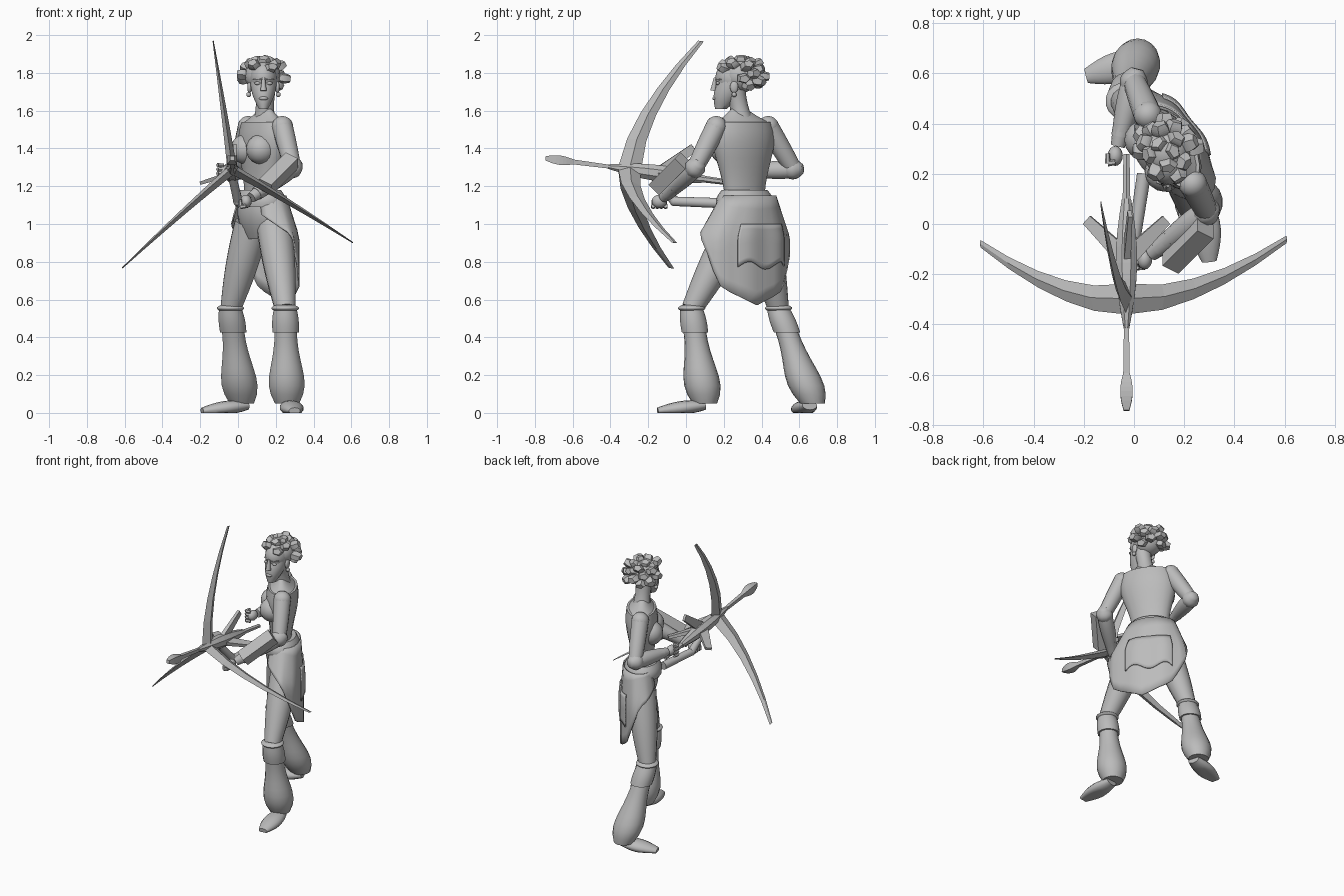
import bpy, bmesh, math, random
from mathutils import Vector, Matrix

random.seed(4)
if "Cube" in bpy.data.objects:
    bpy.data.objects.remove(bpy.data.objects["Cube"])

grey = bpy.data.materials.new("plain grey")
grey.use_nodes = True
grey.diffuse_color = (0.5, 0.5, 0.5, 1)
grey.node_tree.nodes["Principled BSDF"].inputs["Base Color"].default_value = grey.diffuse_color

# Directions: the trunk is turned toward its right, the head faces forward
BODY_LEFT = Vector((0.54, -0.84, 0))
BODY_BACK = Vector((0.84, 0.54, 0))
X, Y, Z = Vector((1, 0, 0)), Vector((0, 1, 0)), Vector((0, 0, 1))


def finish(name, bm, smooth=True):
    bmesh.ops.recalc_face_normals(bm, faces=bm.faces[:])
    mesh = bpy.data.meshes.new(name)
    bm.to_mesh(mesh)
    bm.free()
    mesh.materials.append(grey)
    part = bpy.data.objects.new(name, mesh)
    bpy.context.collection.objects.link(part)
    if smooth:
        bpy.ops.object.select_all(action='DESELECT')
        part.select_set(True)
        bpy.context.view_layer.objects.active = part
        bpy.ops.object.shade_smooth_by_angle(angle=math.radians(50))
    return part


def skin(name, rings, smooth=True, closed=True):
    """Join rings of points with quads, capping the ends when closed."""
    bm = bmesh.new()
    rows = [[bm.verts.new(point) for point in ring] for ring in rings]
    count = len(rows[0])
    for low, high in zip(rows, rows[1:]):
        for i in range(count if closed else count - 1):
            j = (i + 1) % count
            bm.faces.new((low[i], low[j], high[j], high[i]))
    if closed:
        bm.faces.new(rows[0])
        bm.faces.new(rows[-1])
    return finish(name, bm, smooth)


def limb(name, start, end, r_start, r_end, bulge=0, skew=1, depth=1, hint=X, sides=14, level=False, smooth=True):
    """Oval tube between two points that swells by a sine rule and stops at the ground."""
    start, end = Vector(start), Vector(end)
    axis = Z if level else (end - start).normalized()
    across = (hint - axis * hint.dot(axis)).normalized()
    other = axis.cross(across)
    steps = 8 if bulge else 1
    rings = []
    for s in range(steps + 1):
        f = s / steps
        radius = r_start + (r_end - r_start) * f + bulge * math.sin(math.pi * f ** skew)
        ring = []
        for k in range(sides):
            a = math.tau * (k + 0.5) / sides
            point = start.lerp(end, f) + (across * math.cos(a) + other * math.sin(a) * depth) * radius
            point.z = max(point.z, 0)
            ring.append(point)
        rings.append(ring)
    return skin(name, rings, smooth)


def ball(name, centre, *size):
    bm = bmesh.new()
    bmesh.ops.create_uvsphere(bm, u_segments=16, v_segments=10, radius=1)
    size = size if len(size) == 3 else size * 3
    bmesh.ops.transform(bm, matrix=Matrix.Translation(centre) @ Matrix.Diagonal((*size, 1)), verts=bm.verts)
    return finish(name, bm)


# Trunk
pelvis = Vector((0.13, 0.34, 0.92))
waist = Vector((0.12, 0.31, 1.18))
chest = Vector((0.14, 0.3, 1.54))
throat = Vector((0.145, 0.28, 1.61))
trunk = dict(hint=BODY_LEFT, sides=20, level=True)
limb("hips", pelvis, waist, 0.11, 0.12, 0.045, depth=0.7, **trunk)
limb("chest", waist - Z * 0.02, chest, 0.12, 0.17, 0.03, skew=2, depth=0.56, **trunk)
limb("shoulder_slope", chest - Z * 0.01, throat, 0.175, 0.045, -0.008, depth=0.52, **trunk)
limb("waistband", waist - Z * 0.09, waist, 0.16, 0.13, 0.015, depth=0.75, **trunk)
limb("neck", chest, throat + Vector((0, -0.02, 0.1)), 0.06, 0.055, -0.008, level=True)

# Head and face
skull = Vector((0.135, 0.255, 1.775))
ball("skull", skull, 0.074, 0.1, 0.09)
limb("face", skull - Z * 0.02, skull + Vector((0, -0.07, -0.165)), 0.072, 0.025, 0.01, depth=1.25, level=True, sides=18)
limb("nose", skull + Vector((0, -0.1, 0)), skull + Vector((0, -0.11, -0.07)), 0.008, 0.018, sides=8)
ball("lips", skull + Vector((0, -0.1, -0.11)), 0.024, 0.015, 0.011)
for name, way in (("right", -1), ("left", 1)):
    beside = X * way
    ball(name + "_eye", skull + beside * 0.032 + Vector((0, -0.087, -0.03)), 0.016, 0.01, 0.009)
    ball(name + "_ear", skull + beside * 0.074 - Z * 0.05, 0.012, 0.022, 0.032)
    ball(name + "_earring", skull + beside * 0.078 - Z * 0.09, 0.013)
    brow = skull + Vector((0, -0.095, -0.01))
    limb(name + "_brow", brow + beside * 0.01, brow + beside * 0.055 + Y * 0.025, 0.006, 0.004, hint=Z, sides=6)
    breast = waist.lerp(chest, 0.6) - BODY_BACK * 0.06 + BODY_LEFT * 0.075 * way
    ball(name + "_breast", breast, 0.08)

# Hair: a cap covered in chunky locks spread in a spiral
crown = Vector((0.13, 0.29, 1.785))
ball("hair_cap", crown, 0.095, 0.1, 0.09)
locks = 30
for i in range(locks):
    height = 1 - 1.6 * (i + 0.5) / locks
    turn, spread = i * 2.4, math.sqrt(1 - height * height)
    ray = Vector((spread * math.cos(turn), spread * math.sin(turn), height))
    if (ray.y < -0.2 and height < 0.4) or (ray.y < 0.2 and height < -0.3):
        continue
    reach = Vector((ray.x * 0.145, ray.y * 0.145, ray.z * 0.115))
    tip = crown + reach * random.uniform(0.9, 1.05)
    limb("hair_lock", crown + reach * 0.5, tip, 0.026, 0.028, 0.012, depth=0.75,
         hint=ray.cross(Z) + X * 0.1, sides=5, smooth=False)

# Legs: joints for each side, with the toe pointing where the foot goes
legs = {
    "left": dict(hip=(0.19, 0.27, 1), knee=(0.25, 0.03, 0.55), ankle=(0.26, 0.1, 0.05),
                 heel=(0.27, 0.1, 0.04), toe=(0.3, -0.15, 0.01), wide=X),
    "right": dict(hip=(0.075, 0.39, 1), knee=(-0.04, 0.49, 0.55), ankle=(0.02, 0.67, 0.05),
                  heel=(0.05, 0.655, 0.04), toe=(-0.19, 0.59, 0.01), wide=Y),
}
for name, leg in legs.items():
    knee, ankle = Vector(leg["knee"]), Vector(leg["ankle"])
    limb(name + "_thigh", leg["hip"], knee, 0.095, 0.055, 0.01)
    shin = knee.lerp(ankle, 0.25)
    limb(name + "_gaiter", shin, ankle, 0.06, 0.065, 0.033, skew=2, sides=18, level=True)
    limb(name + "_knee_cuff", shin, knee, 0.071, 0.062, 0.005, sides=16, level=True)
    limb(name + "_knee_rim", knee - Z * 0.01, knee + Z * 0.02, 0.058, 0.054, 0.018, sides=16, level=True)
    limb(name + "_foot", leg["heel"], leg["toe"], 0.04, 0.03, 0.028, depth=0.6, hint=leg["wide"])


# Skirt wrapped round the back, with a pointed hem
def hem(degrees):
    d = abs(degrees)
    rise = min(d, 45) * 0.002 + max(0, min(d, 85) - 45) * 0.007 + max(0, d - 85) * 0.002
    return 0.57 + rise


def flap_hem(degrees):
    return 0.78 + 0.02 * math.sin(degrees / 7)


def wrap(name, first, last, top, lower_edge, grow=0):
    rows, columns = 8, 24
    rings = []
    for row in range(rows + 1):
        ring = []
        for column in range(columns + 1):
            degrees = first + (last - first) * column / columns
            a = math.radians(degrees)
            z = top + (lower_edge(degrees) - top) * row / rows
            flare = min(1, max(0, (waist.z - z) * 4))
            fold = 1 + 0.03 * flare * math.sin(a * 9)
            centre = Vector((0.13, 0.335 - 0.035 * flare, z))
            wide, deep = 0.145 + 0.13 * flare + grow, 0.105 + 0.04 * flare + grow
            ring.append(centre + (BODY_LEFT * wide * math.sin(a) + BODY_BACK * deep * math.cos(a)) * fold)
        rings.append(ring)
    part = skin(name, rings, closed=False)
    part.modifiers.new("thickness", "SOLIDIFY").thickness = 0.008


wrap("skirt", -140, 140, 1.15, hem)
wrap("skirt_back_flap", -45, 25, 1, flap_hem, 0.008)

# Arms
arms = {
    "left": dict(shoulder=(0.235, 0.16, 1.515), elbow=(0.29, 0.05, 1.3), wrist=(0.07, -0.12, 1.14)),
    "right": dict(shoulder=(0.055, 0.435, 1.515), elbow=(0, 0.57, 1.29), wrist=(-0.065, 0.31, 1.28)),
}
for name, arm in arms.items():
    shoulder, elbow, wrist = (Vector(arm[joint]) for joint in ("shoulder", "elbow", "wrist"))
    ball(name + "_shoulder", shoulder, 0.057)
    limb(name + "_upper_arm", shoulder, elbow, 0.056, 0.044, 0.002)
    limb(name + "_forearm", elbow, wrist, 0.045, 0.028, 0.01, skew=0.7, hint=Z)
    along = (elbow - wrist).normalized()
    limb(name + "_elbow_cuff", elbow - along * 0.04, elbow + along * 0.05, 0.045, 0.025, 0.02, hint=Z, sides=10)
    limb(name + "_wrist_band", wrist + along * 0.04, wrist + along * 0.12, 0.036, 0.042, hint=Z, sides=10)
    hand = wrist - along * 0.04
    ball(name + "_palm", hand, 0.03, 0.04, 0.035)
    # Fingers curl around the grip
    stack, curl = (Y, -Z) if name == "left" else (Z, -Y)
    for k in range(4):
        base = hand + stack * 0.022 * (k - 1.5) + curl * 0.025
        knuckle = base - X * 0.03 + curl * 0.005
        limb("finger", base, knuckle, 0.011, 0.012, hint=stack, sides=6)
        limb("fingertip", knuckle, knuckle - curl * 0.04, 0.012, 0.008, hint=stack, sides=6)

# Box strapped to the left forearm
limb("forearm_box", (0.285, -0.015, 1.335), (0.145, -0.155, 1.195), 0.055, 0.055, hint=Z + X * 0.5, sides=4, smooth=False)

# Three-limbed bow, built along y and tilted up toward its tip
TILT = Matrix.Translation((-0.03, 0, 1.25)) @ Matrix.Rotation(math.radians(-7.5), 4, 'X')


def outward(angle):
    return Vector((math.cos(math.radians(angle)), 0, math.sin(math.radians(angle))))


def blade(name, angle, reach, front, sweep):
    """Diamond-section blade that narrows and curves backward toward its tip."""
    out, across = outward(angle), outward(angle + 90)
    rings = []
    for s in range(6):
        f = s / 5
        fore = out * (0.02 + reach * f) + Y * (front + sweep * f ** 1.6)
        aft = fore + Y * (0.12 - 0.09 * f)
        middle, half = (fore + aft) / 2, across * (0.025 - 0.022 * f)
        rings.append([TILT @ point for point in (fore, middle + half, aft, middle - half)])
    skin(name, rings, smooth=False)


def bow_part(name, front, back, r_front, r_back, bulge=0, sides=4):
    limb(name, TILT @ (Y * front), TILT @ (Y * back), r_front, r_back, bulge, sides=sides, smooth=False)


for angle, reach in ((98, 0.71), (220, 0.74), (331, 0.71)):
    blade("bow_limb", angle, reach, -0.36, 0.33)
for angle in (85, 190, 350):
    limb("bow_fin", TILT @ (Y * -0.14), TILT @ (outward(angle) * 0.16 + Y * 0.02), 0.05, 0.03,
         depth=0.4, hint=Y, sides=4, smooth=False)
bow_part("bow_body", -0.42, 0.1, 0.012, 0.02, 0.03, sides=8)
bow_part("bow_spear_shaft", -0.68, -0.4, 0.02, 0.014)
bow_part("bow_spear_head", -0.75, -0.6, 0.016, 0.018, 0.018)
bow_part("bow_rear_shaft", 0.08, 0.28, 0.018, 0.014, sides=6)

# Curved brace from the waist to the bow
bend = Vector((0, -0.06, 1.12))
limb("bow_brace", (0.04, 0.2, 1.11), bend, 0.028, 0.026, hint=Z, sides=10)
ball("bow_brace_bend", bend, 0.026)
limb("bow_brace_grip", bend, (-0.03, -0.17, 1.25), 0.025, 0.022, sides=10)
